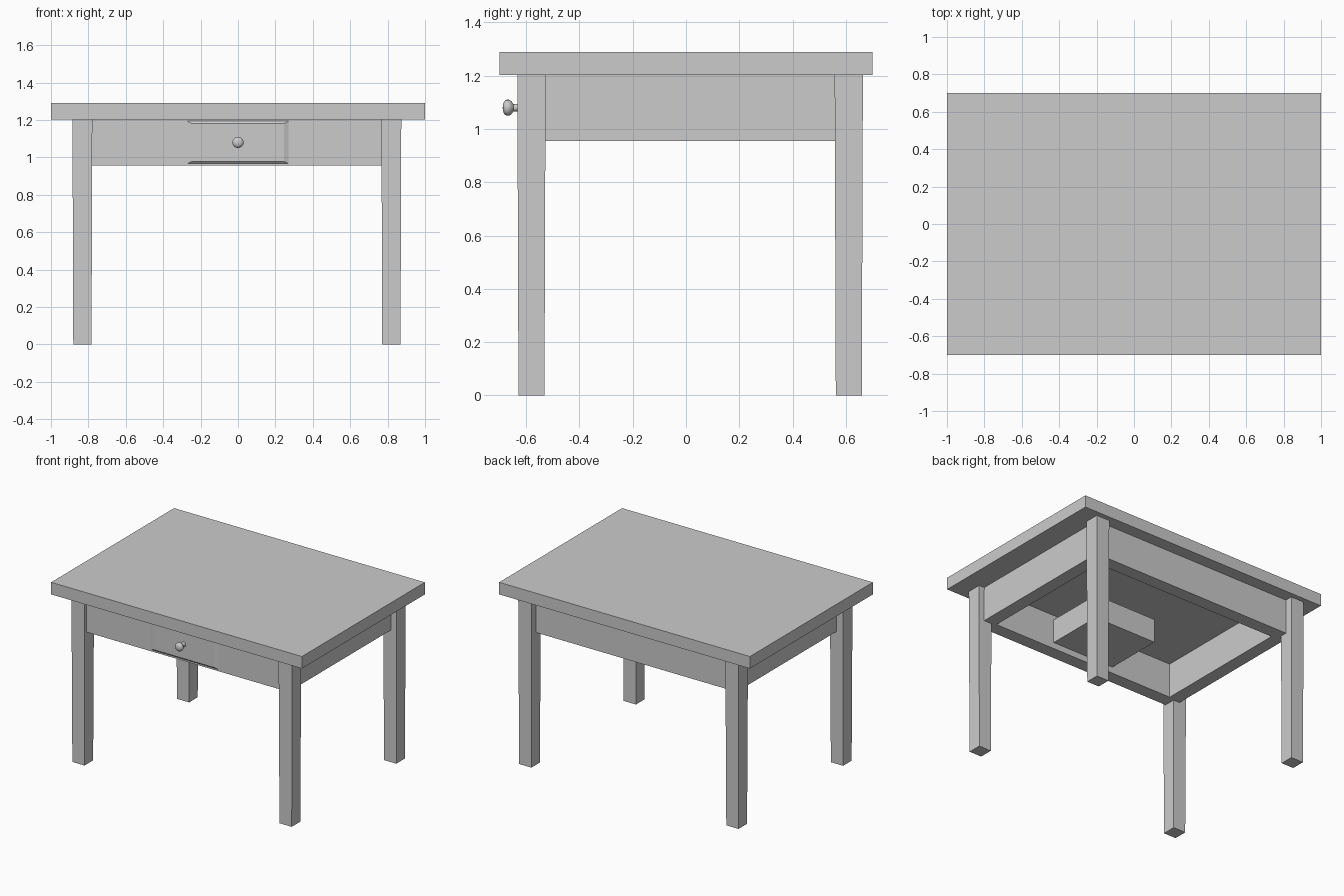
import bpy, bmesh, math
from mathutils import Matrix, Vector

if "Cube" in bpy.data.objects:
    bpy.data.objects.remove(bpy.data.objects["Cube"])


def make_object(name, bm):
    bmesh.ops.recalc_face_normals(bm, faces=bm.faces)
    mesh = bpy.data.meshes.new(name)
    bm.to_mesh(mesh)
    bm.free()
    obj = bpy.data.objects.new(name, mesh)
    bpy.context.collection.objects.link(obj)
    return obj


def add_box(bm, lo, hi):
    lo, hi = Vector(lo), Vector(hi)
    m = Matrix.Translation((lo + hi) / 2) @ Matrix.Diagonal((*(hi - lo), 1))
    return bmesh.ops.create_cube(bm, size=1, matrix=m)["verts"]


def box(name, lo, hi):
    bm = bmesh.new()
    add_box(bm, lo, hi)
    return make_object(name, bm)


TOP_Z, APRON_Z = 1.203, 0.955

# Table top
box("table_top", (-1, -0.7, TOP_Z), (1, 0.7, 1.29))

# Four slightly tapered legs
for side, x in (("left", -0.832), ("right", 0.82)):
    for end, y in (("front", -0.58), ("back", 0.611)):
        bm = bmesh.new()
        h = 0.053
        for v in add_box(bm, (x - h, y - h, 0), (x + h, y + h, TOP_Z)):
            if v.co.z < 0.1:
                v.co.x = x + (v.co.x - x) * 0.92
                v.co.y = y + (v.co.y - y) * 0.92
        make_object(f"{end}_{side}_leg", bm)

# Apron frame under the top
OX, OY, IX, IY = 0.83, 0.61, 0.735, 0.515
for name, s in (("front", -1), ("back", 1)):
    a, b = sorted((s * IY, s * OY))
    box(f"{name}_apron", (-0.8, a, APRON_Z), (0.8, b, TOP_Z))
for name, s in (("left", -1), ("right", 1)):
    a, b = sorted((s * IX, s * OX))
    box(f"{name}_apron", (a, -0.57, APRON_Z), (b, 0.59, TOP_Z))

# Drawer front with bevelled border
bm = bmesh.new()
for v in add_box(bm, (-0.282, -0.62, 0.962), (0.282, -0.605, 1.2)):
    if v.co.y < -0.61:
        v.co.x -= math.copysign(0.036, v.co.x)
        v.co.z += 0.016 if v.co.z < 1.08 else -0.02
make_object("drawer_front", bm)

# Drawer tray, open at the top
bm = bmesh.new()
add_box(bm, (-0.25, -0.53, 1.0), (0.25, -0.09, 1.17))
top = max(bm.faces, key=lambda f: f.calc_center_median().z)
bmesh.ops.inset_region(bm, faces=[top], thickness=0.02)
bmesh.ops.translate(bm, verts=top.verts, vec=(0, 0, -0.15))
make_object("drawer_tray", bm)

# Turned knob: (radius, y) profile spun around the y axis
profile = [(0.02, -0.61), (0.014, -0.632), (0.014, -0.648), (0.024, -0.655),
           (0.030, -0.664), (0.030, -0.674), (0.023, -0.683), (0.012, -0.687), (0, -0.688)]
bm = bmesh.new()
verts = [bm.verts.new((r, y, 1.08)) for r, y in profile]
edges = [bm.edges.new(p) for p in zip(verts, verts[1:])]
bmesh.ops.spin(bm, geom=verts + edges, cent=(0, 0, 1.08), axis=(0, 1, 0),
               angle=math.tau, steps=20, use_merge=True)
bmesh.ops.remove_doubles(bm, verts=bm.verts, dist=1e-5)
knob = make_object("drawer_knob", bm)
bpy.context.view_layer.objects.active = knob
knob.select_set(True)
bpy.ops.object.shade_smooth_by_angle(angle=math.radians(50))
